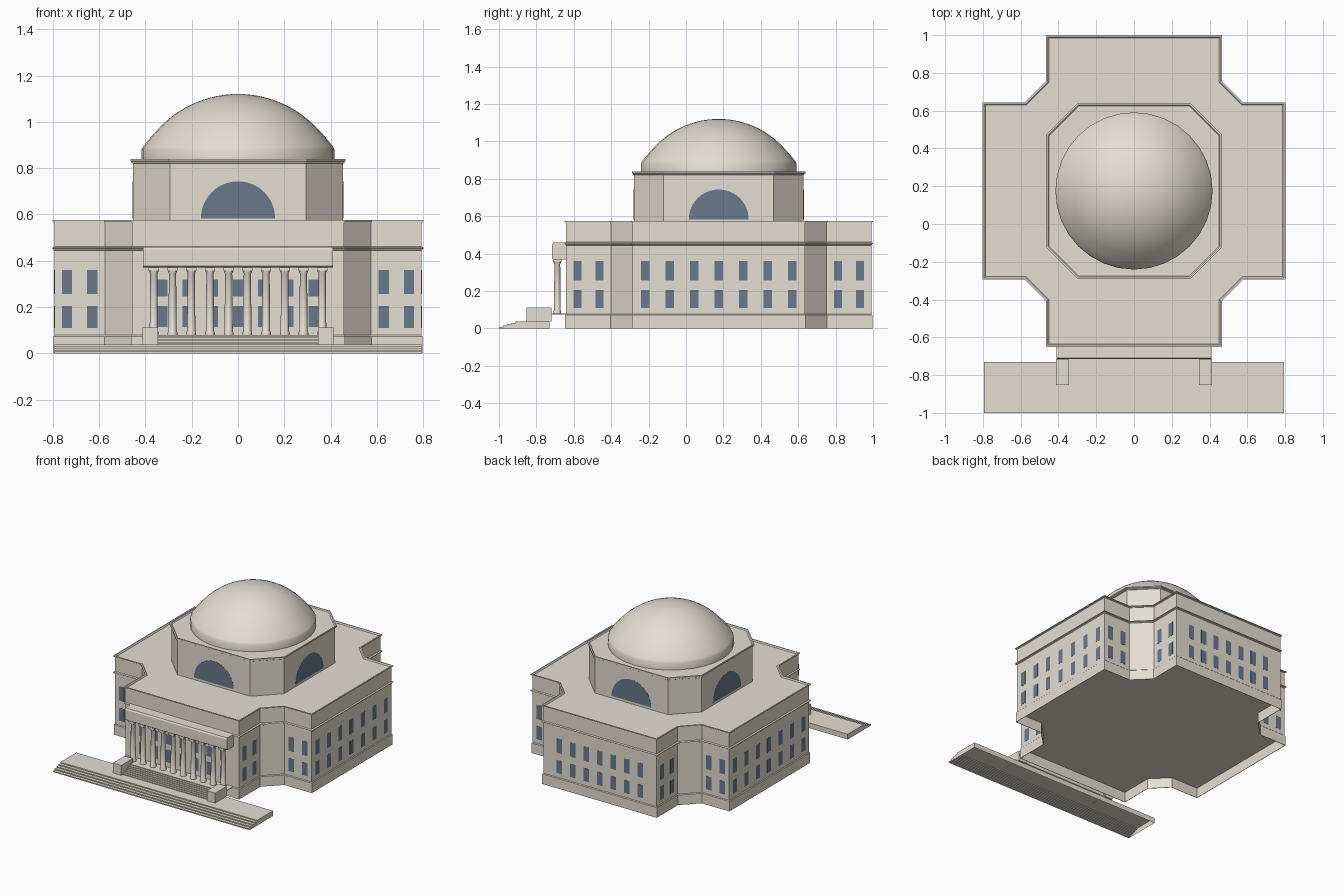
import bpy, bmesh, math
from mathutils import Vector, Matrix

if "Cube" in bpy.data.objects:
    bpy.data.objects.remove(bpy.data.objects["Cube"])

CY = 0.175  # centre of the building along y


def material(name, rgb):
    m = bpy.data.materials.new(name)
    m.diffuse_color = (*rgb, 1)
    m.use_nodes = True
    m.node_tree.nodes["Principled BSDF"].inputs["Base Color"].default_value = m.diffuse_color
    return m


STONE = material("pale stone", (0.78, 0.735, 0.65))
GLASS = material("blue glass", (0.135, 0.19, 0.265))


def finish(name, bm, mat, smooth=False):
    bmesh.ops.recalc_face_normals(bm, faces=bm.faces)
    me = bpy.data.meshes.new(name)
    bm.to_mesh(me)
    bm.free()
    me.materials.append(mat)
    ob = bpy.data.objects.new(name, me)
    bpy.context.collection.objects.link(ob)
    if smooth:
        bpy.ops.object.select_all(action='DESELECT')
        ob.select_set(True)
        bpy.context.view_layer.objects.active = ob
        bpy.ops.object.shade_smooth_by_angle(angle=math.radians(35))
    return ob


def add_box(bm, x, y, z):
    size = (x[1] - x[0], y[1] - y[0], z[1] - z[0])
    mid = Vector(((x[0] + x[1]) / 2, (y[0] + y[1]) / 2, (z[0] + z[1]) / 2))
    bmesh.ops.create_cube(bm, size=1, matrix=Matrix.Translation(mid) @ Matrix.Diagonal((*size, 1)))


def offset(points, d):
    """Mitred offset of a counter-clockwise outline."""
    out = []
    for i, p in enumerate(points):
        a = (p - points[i - 1]).normalized()
        b = (points[(i + 1) % len(points)] - p).normalized()
        na, nb = Vector((a.y, -a.x)), Vector((b.y, -b.x))
        out.append(p + (na + nb) * d / (1 + na.dot(nb)))
    return out


def loft(name, outline, profile):
    """Wall with mouldings: profile is a list of (outward offset, height)."""
    bm = bmesh.new()
    rings = [[bm.verts.new((p.x, p.y + CY, z)) for p in offset(outline, d)] for d, z in profile]
    n = len(outline)
    for lo, hi in zip(rings, rings[1:]):
        for i in range(n):
            bm.faces.new((lo[i], lo[(i + 1) % n], hi[(i + 1) % n], hi[i]))
    bm.faces.new(rings[0][::-1])
    bm.faces.new(rings[-1])
    return finish(name, bm, STONE)


def symmetric(quarter):
    """Mirror a first-quadrant outline into all four quadrants."""
    q = [Vector(p) for p in quarter]
    flip = lambda sx, sy, pts: [Vector((p.x * sx, p.y * sy)) for p in pts]
    return q + flip(-1, 1, q[::-1]) + flip(-1, -1, q) + flip(1, -1, q[::-1])


def spin(bm, profile, segments, cx, cy):
    """Turn (radius, height) pairs around a vertical axis."""
    rings = [[bm.verts.new((cx + r * math.cos(math.tau * i / segments),
                            cy + r * math.sin(math.tau * i / segments), z))
              for i in range(segments)] for r, z in profile]
    for lo, hi in zip(rings, rings[1:]):
        for i in range(segments):
            j = (i + 1) % segments
            bm.faces.new((lo[i], lo[j], hi[j], hi[i]))
    bm.faces.new(rings[0][::-1])
    bm.faces.new(rings[-1])


def extrude_x(name, profile, x0, x1, open_below=None):
    """Extrude a (y, z) profile along x, optionally without its underside."""
    bm = bmesh.new()
    a, b = ([bm.verts.new((x, y, z)) for y, z in profile] for x in (x0, x1))
    bm.faces.new(a)
    bm.faces.new(b[::-1])
    for i in range(len(a)):
        j = (i + 1) % len(a)
        bm.faces.new((a[i], a[j], b[j], b[i]))
    bmesh.ops.recalc_face_normals(bm, faces=bm.faces)
    if open_below is not None:
        low = [f for f in bm.faces if all(abs(v.co.z - open_below) < 1e-5 for v in f.verts)]
        bmesh.ops.delete(bm, geom=low, context='FACES_ONLY')
    return finish(name, bm, STONE)


def stairs(y0, y1, z0, z1, n):
    """Profile points climbing from (y0, z0) to (y1, z1)."""
    pts = []
    for i in range(n):
        y = y0 + (y1 - y0) * i / n
        pts += [(y, z0 + (z1 - z0) * i / n), (y, z0 + (z1 - z0) * (i + 1) / n)]
    return pts


# Main block: recessed underside, plinth, walls, string course, attic and roof edge
WX, WY, AX = 0.793, 0.816, 0.457
NX, NY = 0.574, 0.460
main = symmetric([(WX, NY), (NX, NY), (AX, NY + NX - AX), (AX, WY)])
loft("main_block", main, [
    (0.002, 0.075), (0.002, 0), (0.005, 0), (0.005, 0.073), (0.0, 0.078), (0.0, 0.444),
    (0.004, 0.446), (0.004, 0.450), (0.009, 0.452), (0.009, 0.457), (0.0, 0.461),
    (0.0, 0.564), (0.004, 0.565), (0.004, 0.569), (0.009, 0.570), (0.009, 0.575),
    (0.0, 0.575), (-0.004, 0.572), (-0.006, 0.567)])

# Octagonal drum
drum = symmetric([(0.454, 0.294), (0.294, 0.454)])
loft("drum", drum, [
    (0.0, 0.56), (0.0, 0.820), (0.005, 0.823), (0.005, 0.828),
    (0.011, 0.831), (0.011, 0.839), (0.002, 0.839), (-0.004, 0.833)])

# Dome on a low ring with a straight lower skirt
R, top = 0.470, 1.12
cap = [(R * math.sin(a), top - R + R * math.cos(a))
       for a in [math.radians(45 * (1 - i / 12)) for i in range(12)]]
bm = bmesh.new()
spin(bm, [(0.416, 0.830), (0.416, 0.882), (0.408, 0.896), (0.372, 0.940)] + cap
     + [(0.004, top)], 32, 0, CY)
finish("dome", bm, STONE, True)

# Windows in two rows on every wall
LOWER, UPPER, T = (0.11, 0.205), (0.257, 0.36), 0.001
bm = bmesh.new()


def window(along, wall, axis, rows=(LOWER, UPPER), w=0.044):
    for z in rows:
        a, b = (along - w / 2, along + w / 2), (wall - T, wall + T)
        add_box(bm, a if axis == "x" else b, b if axis == "x" else a, z)


for k in range(-3, 4):
    window(0.109 * k, CY + WY, "x")
    window(0.109 * k, CY - WY, "x", ((0.113, 0.205), (0.245, 0.318)))
    for s in (-1, 1):
        window(CY + 0.131 * k, s * WX, "y")
for s in (-1, 1):
    for t in (-1, 1):
        for d in (0.63, 0.739):
            window(s * d, CY + t * NY, "x")
        for d in (0.638, 0.755):
            window(CY + t * d, s * AX, "y")
finish("windows", bm, GLASS)

# Half-round windows on the four main drum faces
bm = bmesh.new()
for q in range(4):
    turn = Matrix.Translation((0, CY, 0)) @ Matrix.Rotation(q * math.pi / 2, 4, 'Z')
    rim = [(0.16 * math.cos(math.pi * i / 24), 0.583 + 0.16 * math.sin(math.pi * i / 24))
           for i in range(25)]
    back, front = ([bm.verts.new(turn @ Vector((x, y, z))) for x, z in rim] for y in (-0.452, -0.455))
    bm.faces.new(back)
    bm.faces.new(front[::-1])
    for i in range(25):
        j = (i + 1) % 25
        bm.faces.new((back[i], back[j], front[j], front[i]))
finish("lunettes", bm, GLASS)

# Portico beam with moulded edges
extrude_x("portico_beam", [
    (-0.635, 0.370), (-0.708, 0.370), (-0.716, 0.376), (-0.716, 0.448),
    (-0.710, 0.459), (-0.635, 0.459)], -0.411, 0.411)

# Ten columns with bases and capitals
bm = bmesh.new()
for k in range(10):
    x, y = 0.0808 * (k - 4.5), -0.688
    spin(bm, [(0.021, 0.078), (0.021, 0.090), (0.018, 0.096), (0.0155, 0.345),
              (0.020, 0.354), (0.020, 0.356)], 12, x, y)
    add_box(bm, (x - 0.022, x + 0.022), (y - 0.022, y + 0.022), (0.355, 0.371))
finish("columns", bm, STONE, True)

# Portico floor, upper stair and cheek blocks
bm = bmesh.new()
add_box(bm, (-0.41, 0.41), (-0.73, -0.635), (0.075, 0.079))
finish("portico_floor", bm, STONE)
extrude_x("upper_stair", stairs(-0.835, -0.73, 0.038, 0.079, 7)
          + [(-0.725, 0.079), (-0.725, 0.038)], -0.35, 0.35, 0.038)
bm = bmesh.new()
for s in (-1, 1):
    add_box(bm, sorted((s * 0.345, s * 0.412)), (-0.852, -0.718), (0.036, 0.111))
finish("cheek_blocks", bm, STONE)

# Wide terrace with low front steps, hollow underneath
extrude_x("terrace", stairs(-1.0, -0.89, 0, 0.038, 5)
          + [(-0.73, 0.038), (-0.73, 0)], -0.793, 0.793, 0)
